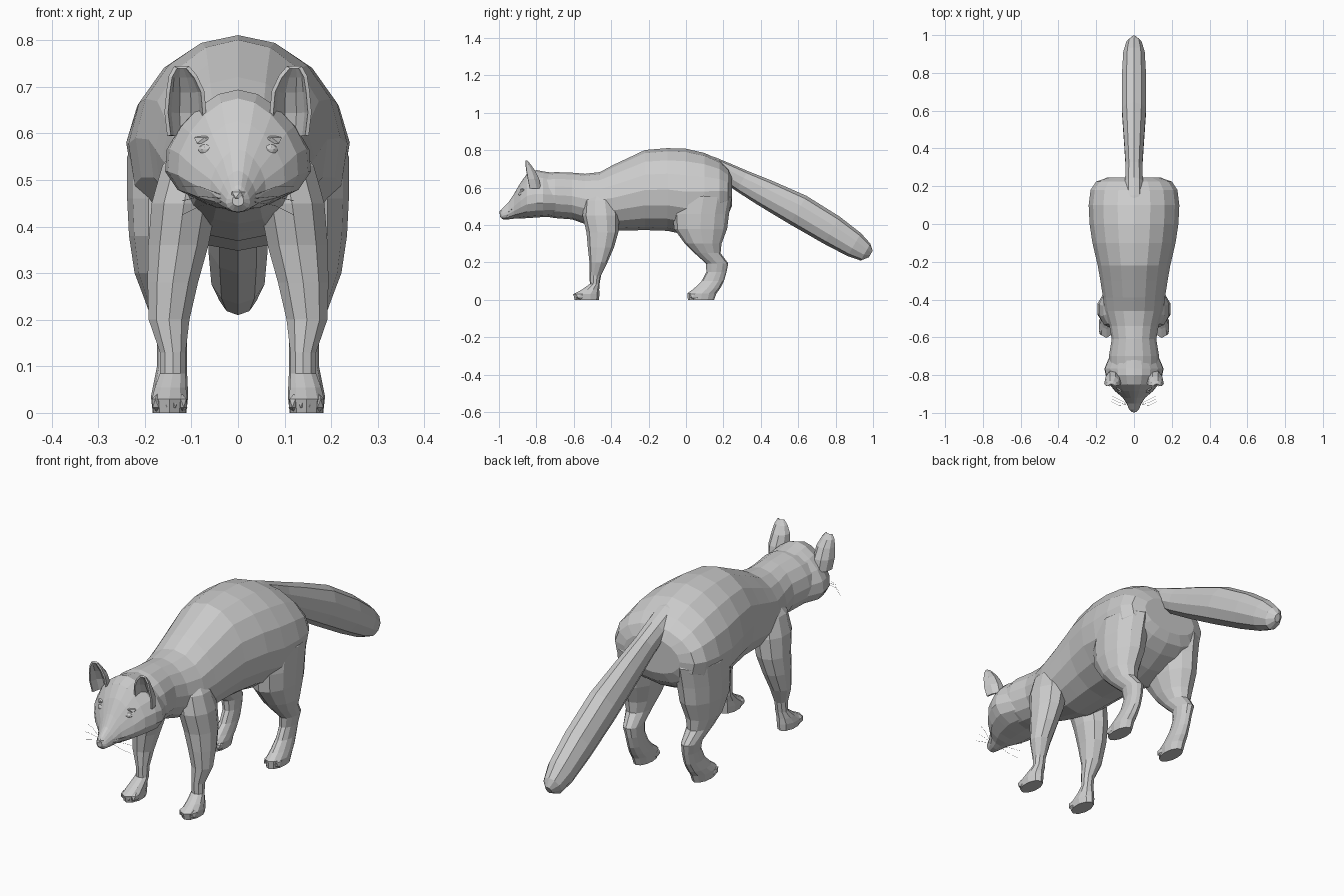
import bpy, bmesh
from math import sin, cos, pi, radians
from mathutils import Vector, Matrix


def finish(name, bm, mirror=False):
    bmesh.ops.recalc_face_normals(bm, faces=bm.faces[:])
    me = bpy.data.meshes.new(name)
    bm.to_mesh(me)
    bm.free()
    ob = bpy.data.objects.new(name, me)
    bpy.context.collection.objects.link(ob)
    if mirror:
        m = ob.modifiers.new("Mirror", 'MIRROR')
        m.use_mirror_merge = False
    return ob


def loft(name, rings, n=12, tilt=0, k=0.0, mirror=False):
    """Skin rings (x, y, z, half width, half height); k widens the lower side."""
    bm = bmesh.new()
    v = Vector((0, sin(radians(tilt)), cos(radians(tilt))))
    loops = []
    for x, y, z, a, b in rings:
        loop = []
        for i in range(n):
            t = pi / 2 + 2 * pi * i / n
            p = Vector((x, y, z)) + v * b * sin(t)
            p.x += a * cos(t) * (1 - k * sin(t))
            loop.append(bm.verts.new(p))
        loops.append(loop)
    for r, s in zip(loops, loops[1:]):
        for i in range(n):
            j = (i + 1) % n
            bm.faces.new((r[i], r[j], s[j], s[i]))
    bm.faces.new(loops[0])
    bm.faces.new(loops[-1])
    return finish(name, bm, mirror)


def balls(name, items, sub=1, mirror=True):
    """Faceted ellipsoids: (centre, radii)."""
    bm = bmesh.new()
    for c, r in items:
        m = Matrix.Translation(c) @ Matrix.Diagonal((*r, 1))
        bmesh.ops.create_icosphere(bm, subdivisions=sub, radius=1, matrix=m)
    return finish(name, bm, mirror)


# Torso with neck, arched back and broad rump
loft("torso", [(0, *r) for r in [
    (-.78, .56, .13, .11), (-.70, .56, .133, .123), (-.61, .555, .118, .125),
    (-.54, .54, .130, .134), (-.46, .535, .155, .148), (-.39, .545, .164, .176),
    (-.30, .567, .178, .196), (-.22, .587, .192, .214), (-.10, .59, .220, .221),
    (.0, .578, .235, .230), (.10, .58, .240, .205), (.18, .582, .230, .165),
    (.225, .58, .20, .125), (.245, .58, .14, .08)]], n=16, k=.06)

# Head: wide low cheeks tapering to a pointed muzzle
loft("head", [(0, *r) for r in [
    (-.995, .458, .012, .014), (-.982, .46, .025, .029), (-.95, .475, .038, .045),
    (-.92, .50, .058, .066), (-.885, .53, .098, .096), (-.85, .556, .126, .119),
    (-.80, .567, .147, .127), (-.765, .565, .153, .122), (-.70, .562, .126, .115),
    (-.64, .56, .10, .10)]], n=16, k=.28)
balls("nose", [((0, -.984, .468), (.018, .016, .015))], mirror=False)
balls("eyes", [((.066, -.882, .565), (.02, .014, .013))], sub=2)
balls("brows", [((.062, -.868, .585), (.036, .02, .014))])

# Ears: deep cups leaning forward, with thickness
bm = bmesh.new()
rows = []
for z, xc, hw, edge, back in [(.595, .112, .036, -.835, -.775),
                              (.645, .113, .041, -.845, -.785),
                              (.69, .113, .037, -.853, -.808),
                              (.722, .118, .027, -.857, -.832),
                              (.742, .121, .013, -.858, -.850)]:
    rows.append([bm.verts.new((xc + hw * sin(a), edge + (back - edge) * cos(a), z))
                 for a in [radians(d) for d in (-90, -55, -20, 20, 55, 90)]])
for r, s in zip(rows, rows[1:]):
    for i in range(5):
        bm.faces.new((r[i], r[i + 1], s[i + 1], s[i]))
ears = finish("ears", bm, True)
so = ears.modifiers.new("Thickness", 'SOLIDIFY')
so.thickness = .008
so.offset = 0

# Tail: starts as a ridge on the rump, thickens, then tapers
loft("tail", [(0, *r) for r in [
    (.05, .758, .03, .03), (.13, .725, .052, .045), (.22, .68, .05, .052),
    (.30, .635, .046, .062), (.42, .573, .054, .075), (.60, .480, .067, .088),
    (.78, .372, .067, .084), (.90, .295, .060, .071), (.96, .255, .042, .052),
    (.988, .245, .014, .02)]], n=10, tilt=30)

# Front legs, from paw up into the shoulder
loft("front_legs", [(x, y, z, a, b) for z, x, y, a, b in [
    (0, .147, -.53, .036, .065), (.03, .147, -.533, .040, .07),
    (.055, .145, -.51, .035, .046), (.085, .14, -.488, .029, .026),
    (.13, .14, -.485, .029, .031), (.20, .148, -.468, .046, .048),
    (.28, .140, -.455, .057, .070), (.36, .128, -.447, .068, .085),
    (.45, .116, -.455, .073, .098), (.53, .100, -.46, .066, .085),
    (.59, .08, -.45, .04, .05)]], n=10, tilt=90, mirror=True)

# Hind legs, from paw over the hock into the thigh
loft("hind_legs", [(x, y, z, a, b) for z, x, y, a, b in [
    (0, .147, .08, .036, .07), (.035, .147, .085, .040, .078),
    (.06, .145, .112, .037, .070), (.10, .142, .143, .032, .060),
    (.15, .142, .163, .032, .054), (.195, .146, .166, .037, .060),
    (.25, .153, .115, .050, .070), (.30, .155, .092, .067, .098),
    (.38, .150, .078, .084, .142), (.46, .146, .080, .092, .150),
    (.55, .142, .094, .096, .152), (.64, .11, .09, .08, .115)]],
    n=12, tilt=90, mirror=True)

# Toes: four per paw, mostly sunk into it
for name, y0 in (("front_toes", -.575), ("hind_toes", .034)):
    balls(name, [((.147 + d * .018, y0 + abs(d) * .008, .021), (.0125, .029, .02))
                 for d in (-1.5, -.5, .5, 1.5)])

# Whiskers: fine curved hairs either side of the muzzle
cu = bpy.data.curves.new("whiskers", 'CURVE')
cu.dimensions = '3D'
cu.bevel_depth = .0006
cu.bevel_resolution = 0
for s in (-1, 1):
    for dz, y in ((.02, -.91), (.0, -.925), (-.02, -.94)):
        sp = cu.splines.new('POLY')
        sp.points.add(2)
        for p, co in zip(sp.points, [(s * .03, -.955, .46 + dz * .3),
                                     (s * .08, y - .02, .465 + dz),
                                     (s * .12, y, .455 + dz * 1.5)]):
            p.co = (*co, 1)
bpy.context.collection.objects.link(bpy.data.objects.new("whiskers", cu))
